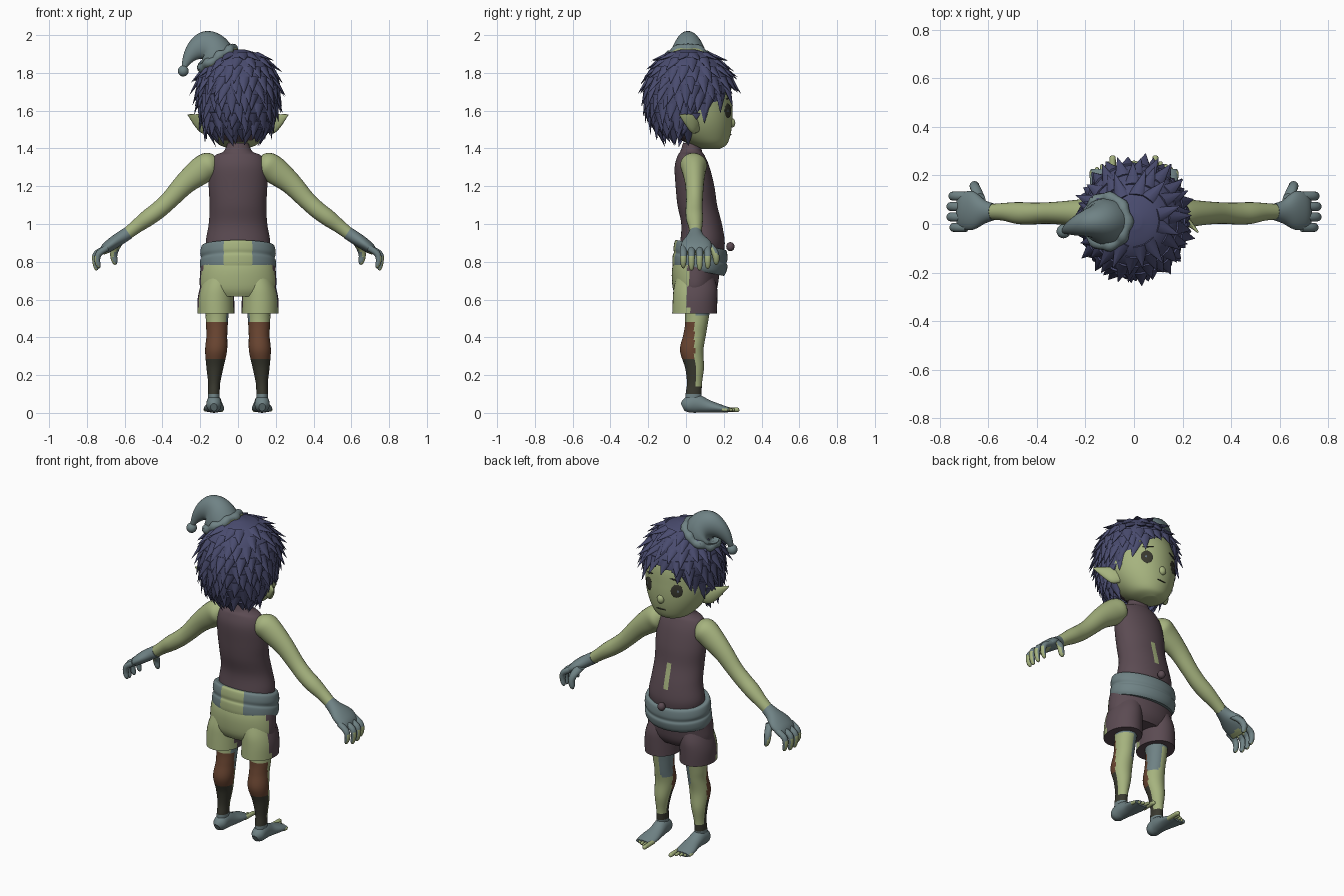
import bpy, bmesh, math, random
from mathutils import Vector, Matrix

random.seed(4)
if "Cube" in bpy.data.objects:
    bpy.data.objects.remove(bpy.data.objects["Cube"])


def material(name, r, g, b):
    m = bpy.data.materials.new(name)
    m.use_nodes = True
    m.diffuse_color = (r, g, b, 1)
    m.node_tree.nodes["Principled BSDF"].inputs["Base Color"].default_value = (r, g, b, 1)
    return m


GREEN = material("pale green skin", .38, .45, .21)
HAIR = material("indigo hair", .068, .072, .16)
MAROON = material("dusty maroon", .105, .07, .085)
GREY = material("slate grey", .16, .225, .235)
BROWN = material("brown", .14, .058, .03)
DARK = material("dark olive", .04, .04, .028)
EYE = material("eye blue grey", .13, .17, .22)
made = []


def finish(name, bm, mats, rule=None):
    bmesh.ops.recalc_face_normals(bm, faces=bm.faces)
    bm.normal_update()
    if rule:
        for f in bm.faces:
            f.material_index = mats.index(rule(f.calc_center_median(), f.normal))
    me = bpy.data.meshes.new(name)
    bm.to_mesh(me)
    bm.free()
    for m in mats:
        me.materials.append(m)
    ob = bpy.data.objects.new(name, me)
    bpy.context.collection.objects.link(ob)
    made.append(ob)
    return ob


def smooth_path(pts, steps):
    # Catmull-Rom interpolation of all ring values
    out, last = [], len(pts) - 1
    for i in range(last):
        a, b, c, d = (pts[max(0, min(last, j))] for j in (i - 1, i, i + 1, i + 2))
        for k in range(steps):
            t = k / steps
            out.append([(2 * q + (r - p) * t + (2 * p - 5 * q + 4 * r - s) * t * t
                         + (3 * q - p - 3 * r + s) * t ** 3) / 2 for p, q, r, s in zip(a, b, c, d)])
    return out + [list(pts[-1])]


def loft_bm(pts, across=None, n=24, steps=4, side=1):
    # elliptical rings (x, y, z, half width, half depth), level or following the path
    bm, rings = bmesh.new(), []
    path = smooth_path(pts, steps)
    for i, (x, y, z, rw, rd) in enumerate(path):
        u, v = Vector((1, 0, 0)), Vector((0, 1, 0))
        if across:
            u = Vector(across)
            t = Vector(path[min(i + 1, len(path) - 1)][:3]) - Vector(path[max(i - 1, 0)][:3])
            v = t.cross(u).normalized()
        ring = []
        for k in range(n):
            a = math.tau * k / n
            co = Vector((x, y, z)) + u * max(rw, .001) * math.cos(a) + v * max(rd, .001) * math.sin(a)
            ring.append(bm.verts.new((co.x * side, co.y, max(co.z, 0))))
        rings.append(ring)
    for r, s in zip(rings, rings[1:]):
        for k in range(n):
            bm.faces.new((r[k], r[(k + 1) % n], s[(k + 1) % n], s[k]))
    bm.faces.new(rings[0])
    bm.faces.new(rings[-1])
    return bm


def loft(name, pts, mats, rule=None, **kw):
    return finish(name, loft_bm(pts, **kw), mats, rule)


def level(rows):
    # rows of (z, half width, back y, front y)
    return [(0, (b + f) / 2, z, w, (f - b) / 2) for z, w, b, f in rows]


def ball(name, loc, scale, mat, rot=None):
    bm = bmesh.new()
    bmesh.ops.create_uvsphere(bm, u_segments=20, v_segments=12, radius=1)
    m = rot.to_matrix().to_4x4() if rot else Matrix()
    bm.transform(Matrix.Translation(loc) @ m @ Matrix.Diagonal((*scale, 1)))
    return finish(name, bm, [mat])


# torso with a torn slit on the chest
def shirt(c, n):
    slit = c.y > .08 and .97 < c.z < 1.12 and abs(c.x) < .014
    return GREEN if slit else MAROON


loft("shirt", level([(.85, .165, -.04, .2), (.91, .17, -.03, .205), (1, .155, -.025, .19),
     (1.1, .15, -.045, .165), (1.2, .155, -.055, .15), (1.3, .15, -.06, .125), (1.36, .125, -.045, .1),
     (1.385, .075, -.03, .085), (1.43, .055, -.015, .08)]), [MAROON, GREEN], shirt, n=64, steps=6)
ball("navel_bead", (0, .235, .88), (.022, .022, .024), MAROON)


# shorts: pale behind, maroon in front
def cloth(c, n):
    return MAROON if c.y > .012 else GREEN


loft("shorts_seat", level([(.615, .16, -.05, .14), (.66, .2, -.07, .165), (.75, .2, -.075, .18),
     (.82, .19, -.06, .2), (.88, .175, -.045, .2)]), [GREEN, MAROON], cloth, n=48)


# sagging rolled waistband
def band_rule(c, n):
    return GREEN if c.y < 0 and abs(c.x) < .07 else GREY


bm = loft_bm(level([(.765, .192, -.07, .2), (.785, .2, -.072, .212), (.82, .2, -.07, .22),
     (.836, .194, -.064, .215), (.86, .2, -.066, .22), (.9, .192, -.058, .215), (.905, .172, -.04, .2)]), n=64)
for v in bm.verts:
    v.co.z -= .2 * v.co.y
finish("waistband", bm, [GREY, GREEN], band_rule)


def leg_rule(c, n):
    inner = abs(c.x) < .1 and c.y > .02
    if c.z < .105:
        return GREY
    if c.z < .135:
        return DARK
    if c.y < .05 and c.z < .28:
        return DARK
    if c.y < .045 and c.z < .48:
        return BROWN
    if c.z > .37 and inner or c.z > .52 and c.y > .05:
        return GREY
    return GREEN


def palm_rule(c, n):
    return GREEN if n.z * .75 + abs(n.x) * (-.65 if n.x * c.x > 0 else .65) < -.35 and \
        n.z < .1 else GREY


for side, tag in ((1, "left"), (-1, "right")):
    # legs
    loft(tag + "_shorts_leg", [(.117, .045, .525, .098, .118), (.117, .048, .6, .097, .118),
         (.112, .05, .66, .09, .115), (.1, .05, .72, .08, .1)], [GREEN, MAROON], cloth, side=side, n=32)
    loft(tag + "_leg", [(.128, .035, .03, .03, .04), (.128, .04, .1, .031, .042), (.126, .045, .16, .032, .04),
         (.122, .045, .24, .045, .05), (.116, .03, .33, .058, .062), (.112, .045, .41, .055, .06),
         (.112, .055, .47, .058, .06), (.11, .06, .54, .062, .066), (.108, .055, .62, .07, .075)],
         [GREEN, GREY, BROWN, DARK], leg_rule, side=side, n=40, steps=6)
    # feet and toes
    loft(tag + "_foot", [(.128, -.018, .03, .018, .022), (.128, .005, .04, .038, .04), (.127, .05, .05, .04, .05),
         (.124, .11, .036, .045, .036), (.127, .17, .025, .054, .024), (.13, .225, .016, .048, .014)],
         [GREY], across=(1, 0, 0), side=side)
    for i in range(5):
        x, end, r = .088 + .0215 * i, .282 - .012 * i - (.012 if i else 0), .009 if i else .013
        loft(f"{tag}_toe_{i + 1}", [(x, .19, .018, r, r), (x, end - .025, .017, r, r),
             (x, end - .006, .016, r * .9, r * .9), (x, end, .016, r * .4, r * .4)],
             [GREEN], across=(1, 0, 0), side=side, n=10, steps=3)
    # arms
    loft(tag + "_arm", [(.115, .035, 1.33, .04, .04), (.15, .04, 1.315, .07, .068), (.2, .042, 1.28, .062, .072),
         (.28, .045, 1.215, .05, .058), (.36, .045, 1.13, .044, .048), (.42, .043, 1.075, .045, .046),
         (.48, .045, 1.03, .045, .044), (.54, .05, .985, .036, .036), (.61, .05, .93, .03, .03)],
         [GREEN], across=(0, 1, 0), side=side)
    # hands, pale on the palm
    hand = dict(mats=[GREY, GREEN], rule=palm_rule, across=(0, 1, 0), side=side)
    loft(tag + "_hand", [(.58, .05, .953, .035, .034), (.615, .05, .93, .048, .034), (.66, .055, .9, .078, .033),
         (.7, .054, .87, .078, .028), (.722, .05, .848, .066, .016)], n=28, **hand)
    for i in range(4):
        y, k = -.014 + .043 * i, (0, .012, .012, .004)[i]
        loft(f"{tag}_finger_{i + 1}", [(.69, y, .875, .018, .017), (.735 + k, y, .845, .019, .017),
             (.745 + k, y, .81, .017, .015), (.738 + k, y, .78 - k, .013, .012),
             (.732 + k, y, .768 - k, .005, .005)], n=12, **hand)
    loft(tag + "_thumb", [(.635, .1, .905, .026, .026), (.65, .14, .87, .022, .022), (.658, .157, .835, .019, .019),
         (.652, .16, .8, .015, .015), (.647, .16, .785, .005, .005)], n=12, **hand)
    # pointed ears
    loft(tag + "_ear", [(.15, .06, 1.525, .04, .02), (.19, .035, 1.53, .05, .02), (.225, .005, 1.548, .033, .014),
         (.265, -.035, 1.578, .003, .003)], [GREEN], across=(0, 0, 1), side=side, n=16)


# head
def skin_rule(c, n):
    return MAROON if c.y < 0 and c.z < 1.6 else GREEN


head = loft("head", level([(1.398, .04, .08, .18), (1.42, .1, .02, .215), (1.47, .145, -.06, .235),
     (1.54, .18, -.12, .245), (1.62, .196, -.16, .245), (1.72, .195, -.17, .235), (1.81, .165, -.14, .19),
     (1.87, .1, -.08, .12), (1.89, .03, 0, .05)]), [GREEN, MAROON], skin_rule, n=56, steps=6)
ball("nose", (0, .243, 1.535), (.022, .018, .025), GREEN)
bpy.context.view_layer.update()


def plate(name, x, z, w, h, mat, roll=0):
    _, p, n, _ = head.closest_point_on_mesh(Vector((x, .26, z)))
    ball(name, p + n * .001, (w, h, .0045), mat,
         n.to_track_quat("Z", "Y") @ Matrix.Rotation(roll, 3, "Z").to_quaternion())


for s, tag in ((1, "left"), (-1, "right")):
    plate(tag + "_eye_rim", s * .115, 1.6, .034, .039, DARK)
    plate(tag + "_eye", s * .116, 1.6, .0315, .0365, EYE)
    plate(tag + "_brow", s * .1, 1.668, .034, .004, DARK, s * .2)
plate("mouth", 0, 1.468, .03, .003, DARK)

# hair cap with the face left open
cap = level([(1.45, .1, -.1, .06), (1.5, .165, -.16, .12), (1.58, .198, -.2, .2), (1.68, .212, -.215, .25),
     (1.77, .207, -.205, .245), (1.85, .168, -.16, .19), (1.9, .11, -.1, .13), (1.925, .03, -.02, .04)])


def haired(c):
    return c.z > 1.47 + 1.05 * max(c.y, 0)


bm = loft_bm(cap, n=56, steps=6)
bmesh.ops.delete(bm, geom=[f for f in bm.faces if not haired(f.calc_center_median())], context="FACES")
finish("hair_cap", bm, [HAIR])

# rows of tapered locks that point down and outward
bm, path = bmesh.new(), smooth_path(cap, 6)


def on_cap(i, a):
    x, y, z, w, d = path[i]
    return Vector((w * math.cos(a), y + d * math.sin(a), z))


for row, i in enumerate((6, 9, 12, 15, 18, 21, 24, 28, 32, 36)):
    count = 22 if i < 30 else 11
    for k in range(count):
        a = math.tau * (k + row % 2 / 2 + random.uniform(-.2, .2)) / count
        p = on_cap(i, a)
        if not haired(p - Vector((0, 0, .01))):
            continue
        down = (on_cap(i - 1, a) - p).normalized()
        around = (on_cap(i, a + .05) - on_cap(i, a - .05)).normalized()
        out = down.cross(around).normalized()
        if out.dot(p - Vector((0, .02, 1.65))) < 0:
            out.negate()
        lift = random.uniform(.15, .42) if i < 30 else .22
        tip = (down + out * lift + around * random.uniform(-.25, .25)).normalized()
        size = random.uniform(.085, .125)
        mat = Matrix((around, out * .45, tip)).transposed().to_4x4()
        mat.translation = p - out * .006 + tip * size * .4
        bmesh.ops.create_cone(bm, segments=8, radius1=.036, radius2=.001, depth=size, cap_ends=True, matrix=mat)
finish("hair_locks", bm, [HAIR])

# drooping cap with a fluffy rim and bobble
loft("hat", [(-.105, .01, 1.865, .1, .105), (-.14, .012, 1.915, .088, .1), (-.175, .01, 1.935, .066, .088),
     (-.215, .0, 1.925, .05, .062), (-.25, -.012, 1.895, .034, .04), (-.275, -.022, 1.855, .02, .022),
     (-.288, -.03, 1.82, .01, .01)], [GREY], across=(0, 1, 0))
bm, rim = bmesh.new(), []
for i in range(40):
    a = math.tau * i / 40
    r = .024 + .004 * math.sin(a * 9)
    ring = []
    for k in range(12):
        b = math.tau * k / 12
        w = .098 + r * math.cos(b)
        ring.append(bm.verts.new((w * math.cos(a), w * math.sin(a), r * math.sin(b) + .005 * math.sin(a * 7))))
    rim.append(ring)
for i in range(40):
    for k in range(12):
        r, s = rim[i], rim[(i + 1) % 40]
        bm.faces.new((r[k], s[k], s[(k + 1) % 12], r[(k + 1) % 12]))
tilt = Vector((-.54, 0, .84)).to_track_quat("Z", "Y").to_matrix().to_4x4()
bm.transform(Matrix.Translation((-.112, .01, 1.878)) @ tilt)
finish("hat_rim", bm, [GREY, GREEN], lambda c, n: GREEN if n.dot(Vector((-.54, 0, .84))) < -.5 else GREY)
ball("hat_bobble", (-.29, -.03, 1.81), (.029, .029, .029), GREY)

# smooth shading with sharp creases kept
bpy.ops.object.select_all(action="DESELECT")
for ob in made:
    ob.select_set(True)
bpy.context.view_layer.objects.active = made[0]
bpy.ops.object.shade_smooth_by_angle(angle=math.radians(45))
